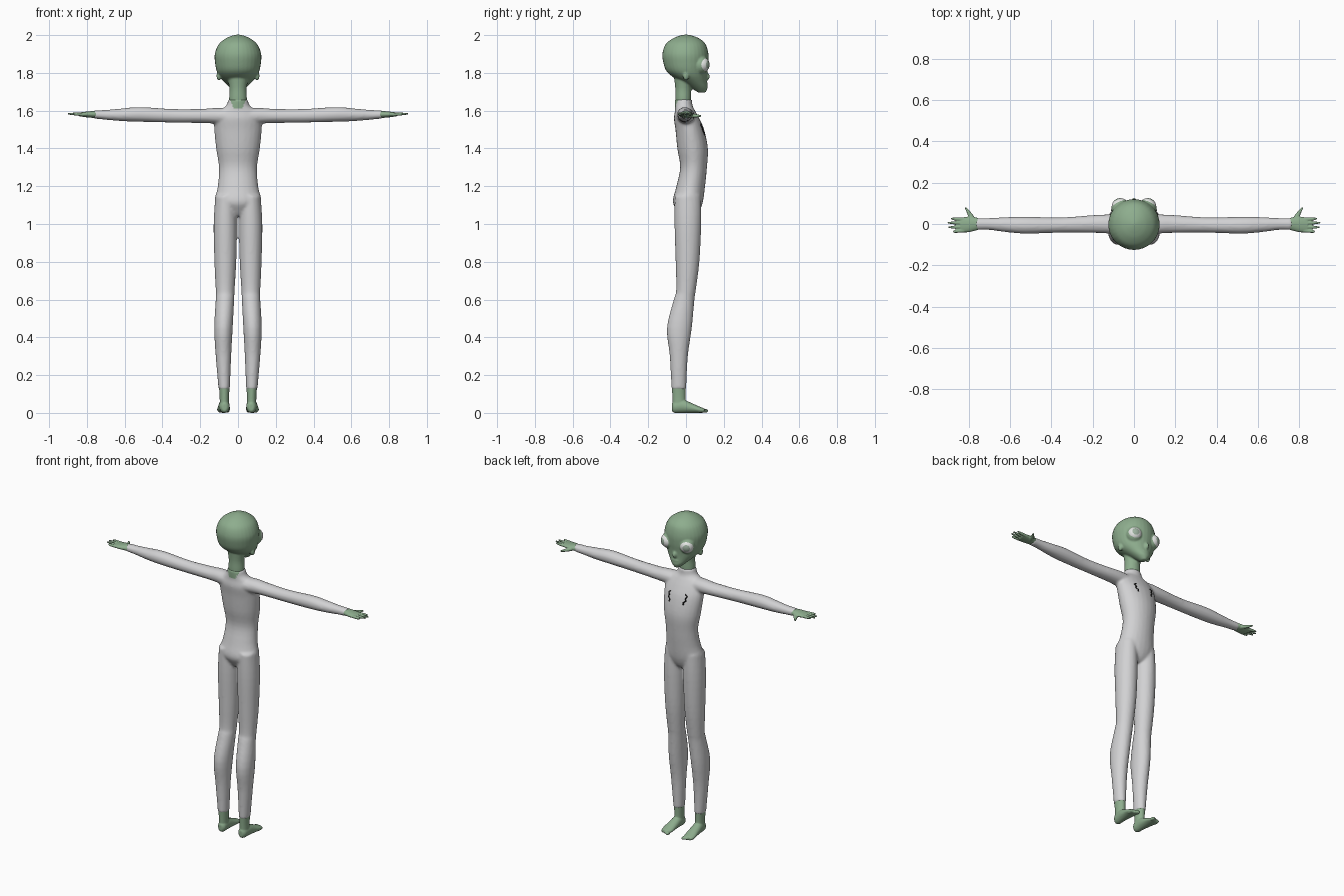
import bpy, bmesh, math
from mathutils import Vector, Matrix

cube = bpy.data.objects.get("Cube")
if cube:
    bpy.data.objects.remove(cube, do_unlink=True)


def material(name, rgb):
    m = bpy.data.materials.new(name)
    m.use_nodes = True
    m.diffuse_color = (*rgb, 1)
    m.node_tree.nodes["Principled BSDF"].inputs["Base Color"].default_value = (*rgb, 1)
    return m


SKIN = material("green_skin", (0.27, 0.42, 0.27))
SUIT = material("grey_suit", (0.64, 0.64, 0.65))
WHITE = material("eye_white", (0.8, 0.82, 0.8))
IRIS = material("iris_grey_green", (0.33, 0.43, 0.34))
BLACK = material("black_mark", (0.01, 0.01, 0.01))


def catmull(p, t):
    a, b, c, d = p
    return 0.5 * (2*b + (c - a)*t + (2*a - 5*b + 4*c - d)*t*t + (3*b - a - 3*c + d)*t**3)


def loft(bm, axis, rows, side=1, sides=24, steps=4):
    """Closed tube of ellipses: rows are (position, centre a, centre b, radius a, radius b)."""
    fine = []
    for i in range(len(rows) - 1):
        near = [rows[max(i - 1, 0)], rows[i], rows[i + 1], rows[min(i + 2, len(rows) - 1)]]
        for k in range(steps):
            fine.append([catmull(v, k / steps) for v in zip(*near)])
    fine.append(rows[-1])
    rings = []
    for t, a, b, ra, rb in fine:
        ring = []
        for k in range(sides):
            ang = 2 * math.pi * k / sides
            u, v = a + ra * math.cos(ang), b + rb * math.sin(ang)
            x, y, z = {"x": (t, u, v), "y": (u, t, v), "z": (u, v, t)}[axis]
            ring.append(bm.verts.new((x * side, y, z)))
        rings.append(ring)
    faces = [bm.faces.new((r[k], r[(k + 1) % sides], q[(k + 1) % sides], q[k]))
             for r, q in zip(rings, rings[1:]) for k in range(sides)]
    faces += [bm.faces.new(rings[0]), bm.faces.new(rings[-1])]
    bmesh.ops.recalc_face_normals(bm, faces=faces)


def blob(bm, centre, size):
    bmesh.ops.create_uvsphere(bm, u_segments=24, v_segments=16, radius=1,
                              matrix=Matrix.Translation(centre) @ Matrix.Diagonal((*size, 1)))


def finish(name, bm, mats, voxel=None, smooth=4):
    """Make an object, fusing its pieces into one smooth skin."""
    mesh = bpy.data.meshes.new(name)
    bm.to_mesh(mesh)
    bm.free()
    ob = bpy.data.objects.new(name, mesh)
    bpy.context.collection.objects.link(ob)
    if voxel:
        r = ob.modifiers.new("fuse", "REMESH")
        r.mode, r.voxel_size = "VOXEL", voxel
        s = ob.modifiers.new("relax", "SMOOTH")
        s.factor, s.iterations = 0.5, smooth
        dg = bpy.context.evaluated_depsgraph_get()
        fused = bpy.data.meshes.new_from_object(ob.evaluated_get(dg))
        ob.modifiers.clear()
        ob.data = fused
    ob.data.materials.clear()
    for m in mats:
        ob.data.materials.append(m)
    for p in ob.data.polygons:
        p.use_smooth = True
        p.material_index = 0
    return ob


# suited body: torso, arms and legs
bm = bmesh.new()
loft(bm, "z", [(1.045, 0, .01, .03, .04), (1.07, 0, .012, .08, .06), (1.12, 0, .01, .122, .08),
               (1.2, 0, .025, .107, .076), (1.3, 0, .04, .101, .071), (1.4, 0, .035, .116, .081),
               (1.5, 0, .02, .126, .076), (1.56, 0, .003, .125, .067), (1.6, 0, -.005, .1, .053),
               (1.625, 0, -.012, .064, .047), (1.66, 0, -.014, .051, .046)])
for s in (1, -1):
    loft(bm, "x", [(.06, -.005, 1.57, .05, .044), (.13, 0, 1.573, .046, .041), (.2, 0, 1.572, .043, .037),
                   (.35, -.005, 1.573, .037, .036), (.52, -.006, 1.58, .041, .039),
                   (.62, -.003, 1.578, .036, .033), (.7, 0, 1.578, .029, .026),
                   (.765, 0, 1.58, .029, .022)], s)
    loft(bm, "z", [(1.15, .065, .01, .055, .07), (1, .067, .01, .062, .071), (.8, .067, .008, .058, .063),
                   (.65, .068, 0, .05, .052), (.6, .069, -.01, .049, .055), (.45, .077, -.035, .049, .066),
                   (.3, .077, -.038, .041, .048), (.125, .073, -.038, .03, .039)], s)
body = finish("suit_body", bm, [SUIT, SKIN], 0.008)
# bare notch at the nape
for p in body.data.polygons:
    c = p.center
    if c.z > 1.615 and c.y < -0.03 and abs(c.x) < (c.z - 1.57) * 0.5:
        p.material_index = 1

# head with neck, brow bulges, ears, nose and lips
bm = bmesh.new()
loft(bm, "z", [(1.695, 0, .085, .014, .018), (1.72, 0, .07, .042, .044), (1.75, 0, .045, .072, .066),
               (1.78, 0, .02, .098, .091), (1.81, 0, .005, .113, .109), (1.85, 0, 0, .121, .119),
               (1.9, 0, -.003, .123, .122), (1.95, 0, -.002, .103, .107), (1.98, 0, 0, .069, .074),
               (1.996, 0, 0, .034, .036), (2.003, 0, 0, .004, .004)], sides=32)
loft(bm, "z", [(1.6, 0, -.015, .043, .038), (1.66, 0, -.015, .047, .042),
               (1.72, 0, -.014, .046, .043), (1.79, 0, -.01, .06, .055)])
blob(bm, (0, .106, 1.78), (.014, .02, .022))
blob(bm, (0, .106, 1.744), (.024, .009, .006))
for s in (1, -1):
    blob(bm, (.062 * s, .075, 1.843), (.047, .047, .05))
    blob(bm, (.101 * s, 0, 1.785), (.013, .016, .025))
finish("head", bm, [SKIN], 0.005, 3)

# eyes with an iris facing outward
for s, side in ((1, "left"), (-1, "right")):
    bm = bmesh.new()
    look = Vector((.45 * s, .89, 0)).normalized()
    bmesh.ops.create_uvsphere(bm, u_segments=32, v_segments=24, radius=.042,
                              matrix=look.to_track_quat("Z", "Y").to_matrix().to_4x4())
    bmesh.ops.translate(bm, verts=bm.verts, vec=(.066 * s, .083, 1.843))
    eye = finish(side + "_eye", bm, [WHITE, IRIS])
    for p in eye.data.polygons:
        if p.normal.dot(look) > 0.85:
            p.material_index = 1

for s, side in ((1, "left"), (-1, "right")):
    # hand: palm, four fingers and a thumb
    bm = bmesh.new()
    loft(bm, "x", [(.745, 0, 1.58, .025, .019), (.77, 0, 1.58, .033, .018),
                   (.81, -.003, 1.58, .038, .014), (.84, -.004, 1.58, .034, .01)], s)
    for base, tip, reach in ((-.032, -.038, .875), (-.014, -.016, .898), (.005, .006, .902), (.022, .026, .885)):
        loft(bm, "x", [(.82, base, 1.58, .009, .009), (.86, (base + tip) / 2, 1.582, .008, .008),
                       (reach, tip, 1.584, .004, .004)], s, 12)
    loft(bm, "y", [(.005, .775, 1.577, .02, .014), (.045, .792, 1.573, .013, .01),
                   (.08, .815, 1.572, .005, .005)], s, 12)
    finish(side + "_hand", bm, [SKIN], 0.003, 2)

    # foot: ankle, sole and toes
    bm = bmesh.new()
    loft(bm, "z", [(.02, .072, -.035, .025, .035), (.08, .072, -.037, .025, .035),
                   (.14, .073, -.038, .028, .037)], s)
    loft(bm, "y", [(-.075, .071, .03, .012, .02), (-.06, .071, .032, .025, .032),
                   (-.02, .073, .036, .029, .036), (.03, .075, .026, .032, .026),
                   (.07, .077, .017, .034, .017), (.098, .077, .012, .028, .011)], s)
    for i in range(5):
        blob(bm, ((.054 + .011 * i) * s, .1 - .006 * i, .011), (.009 - .0006 * i, .018, .01))
    finish(side + "_foot", bm, [SKIN], 0.004, 2)

# thin jagged marks on the chest
bpy.context.view_layer.update()
for s, side in ((1, "left"), (-1, "right")):
    cu = bpy.data.curves.new(side + "_chest_mark", "CURVE")
    cu.dimensions, cu.bevel_depth, cu.bevel_resolution = "3D", 0.004, 1
    path = [(.05, 1.53), (.062, 1.52), (.055, 1.505), (.06, 1.495), (.046, 1.482), (.05, 1.47)]
    sp = cu.splines.new("POLY")
    sp.points.add(len(path) - 1)
    for pt, (x, z) in zip(sp.points, path):
        hit, loc, nor, idx = body.ray_cast(Vector((x * s, 1, z)), Vector((0, -1, 0)))
        pt.co = (x * s, loc.y if hit else .08, z, 1)
    cu.materials.append(BLACK)
    bpy.context.collection.objects.link(bpy.data.objects.new(side + "_chest_mark", cu))
